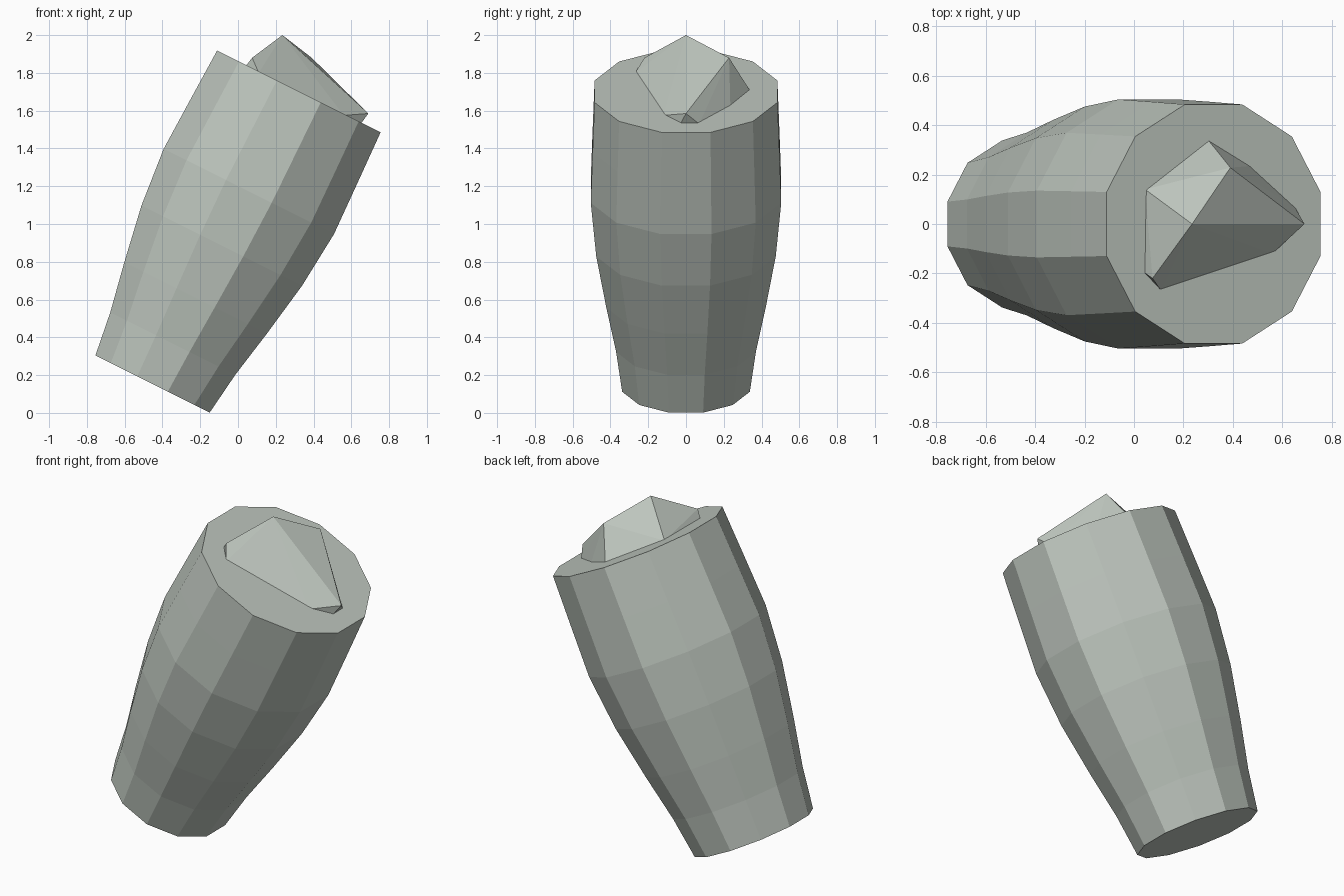
import bpy, bmesh, math
from mathutils import Matrix, Vector

if "Cube" in bpy.data.objects:
    bpy.data.objects.remove(bpy.data.objects["Cube"])

stone = bpy.data.materials.new("pale grey green")
stone.diffuse_color = (0.51, 0.56, 0.51, 1)
stone.use_nodes = True
stone.node_tree.nodes["Principled BSDF"].inputs["Base Color"].default_value = stone.diffuse_color


def finish(bm, name):
    bmesh.ops.recalc_face_normals(bm, faces=bm.faces)
    mesh = bpy.data.meshes.new(name)
    bm.to_mesh(mesh)
    bm.free()
    mesh.materials.append(stone)
    obj = bpy.data.objects.new(name, mesh)
    bpy.context.collection.objects.link(obj)
    return obj


# Leaning twelve-sided body: (height along axis, radius)
SIDES = 12
profile = [(0, .35), (.24, .383), (.51, .437), (.82, .492),
           (1.14, .522), (1.435, .512), (1.732, .501)]
lean = Matrix.Translation((-.4525, 0, .1525)) @ Matrix.Rotation(math.atan(.5), 4, 'Y')
bm = bmesh.new()
rings = []
for h, r in profile:
    angles = [math.tau * (i + .5) / SIDES for i in range(SIDES)]
    rings.append([bm.verts.new(lean @ Vector((r * math.cos(a), r * math.sin(a), h)))
                  for a in angles])
for low, high in zip(rings, rings[1:]):
    for i in range(SIDES):
        j = (i + 1) % SIDES
        bm.faces.new((low[i], low[j], high[j], high[i]))
bm.faces.new(rings[0])
bm.faces.new(rings[-1])
finish(bm, "tapered_body")

# Faceted chunk: free corners, then a foot outline lying on the sloping top
corners = [(.235, 0, 2), (.69, 0, 1.585), (.39, .228, 1.88), (.075, -.22, 1.88)]
foot = [(.11, -.27), (.56, -.12), (.65, -.03), (.65, .07),
        (.47, .235), (.30, .34), (.045, .14), (.04, -.195)]
corners += [(x, y, 1.855 - .5 * x) for x, y in foot]
bm = bmesh.new()
for c in corners:
    bm.verts.new(c)
bmesh.ops.convex_hull(bm, input=bm.verts)
bmesh.ops.dissolve_limit(bm, angle_limit=math.radians(2), verts=bm.verts, edges=bm.edges)
finish(bm, "faceted_chunk")
